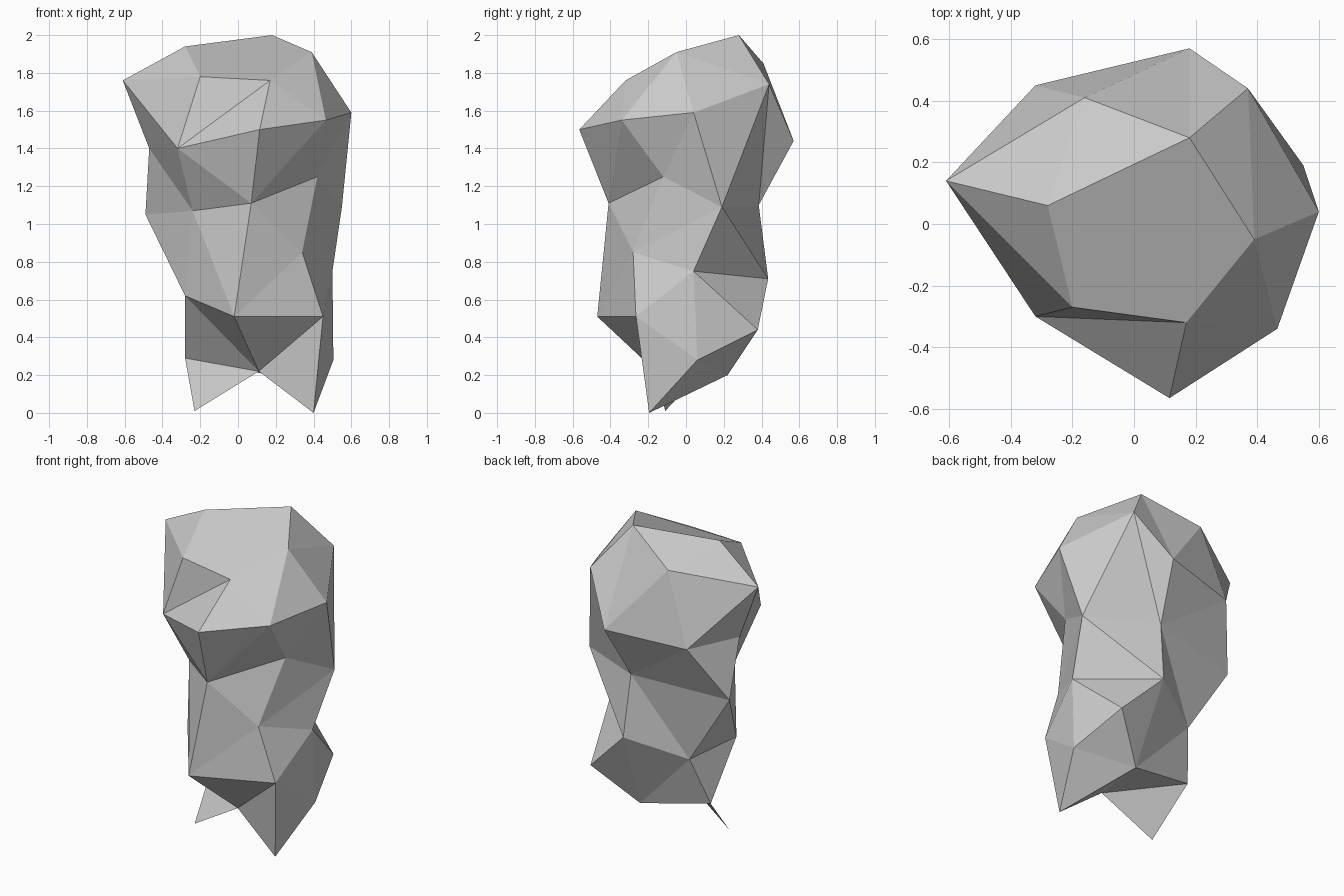
import bpy
import bmesh

if "Cube" in bpy.data.objects:
    bpy.data.objects.remove(bpy.data.objects["Cube"])

stone = bpy.data.materials.new("stone_grey")
stone.diffuse_color = (0.6, 0.6, 0.6, 1)
stone.use_nodes = True
stone.node_tree.nodes["Principled BSDF"].inputs["Base Color"].default_value = stone.diffuse_color

# Rings of corners, each running counter-clockwise seen from above
crown = [(-.28, .06, 1.94), (-.20, -.27, 1.78), (.17, -.32, 1.76),
         (.39, -.05, 1.91), (.18, .28, 2.0), (-.16, .41, 1.85)]
brow = [(-.61, .14, 1.76), (-.32, -.30, 1.40), (.115, -.565, 1.50), (.465, -.34, 1.55),
        (.60, .04, 1.59), (.37, .44, 1.74), (.18, .57, 1.44), (-.32, .45, 1.40)]
neck = [(-.47, .13, 1.40), (-.24, -.15, 1.07), (.07, -.41, 1.11), (.42, -.12, 1.25),
        (.55, .19, 1.09), (.12, .385, 1.10), (-.49, .26, 1.05)]
waist = [(-.28, -.11, .62), (-.02, -.47, .51), (.34, -.28, .85),
         (.50, .04, .75), (.14, .435, .71), (-.20, .25, .59)]
hem = [(-.28, .15, .29), (.11, -.16, .22), (.45, -.265, .51),
       (.505, .06, .28), (.41, .38, .44), (.17, .22, .20)]
foot_tip = (.40, -.195, 0)
fin_tip = (-.23, -.11, .01)


def finish(bm, name):
    mesh = bpy.data.meshes.new(name)
    bm.to_mesh(mesh)
    bm.free()
    mesh.materials.append(stone)
    obj = bpy.data.objects.new(name, mesh)
    bpy.context.collection.objects.link(obj)


def stitch(bm, upper, lower, steps):
    """Join two rings with triangles; each step advances on the (u)pper or (l)ower ring."""
    i = j = 0
    for step in steps:
        a, b = upper[i % len(upper)], lower[j % len(lower)]
        if step == "u":
            i += 1
            c = upper[i % len(upper)]
        else:
            j += 1
            c = lower[j % len(lower)]
        bm.faces.new((a, b, c))


bm = bmesh.new()
top, head, collar, middle, base = [
    [bm.verts.new(p) for p in ring] for ring in (crown, brow, neck, waist, hem)]

# Crown cap
bm.faces.new(top[:5])
bm.faces.new((top[4], top[5], top[0]))

# Head, neck, torso and lower body
stitch(bm, top, head, "ulullullulullu")
stitch(bm, head, collar, "ulluulululuullu")
bm.faces.new((collar[0], collar[6], collar[1]))
stitch(bm, collar[1:], middle, "luluullululu")
stitch(bm, middle, base, "luluullululu")

# Underside and the pointed foot
left, front, corner, right, back, rear = base
tip = bm.verts.new(foot_tip)
for tri in ((front, tip, corner), (corner, tip, right), (right, tip, rear),
            (rear, tip, front), (rear, front, left), (back, right, rear)):
    bm.faces.new(tri)
finish(bm, "faceted_rock")

# Thin spike hanging from the lower left edge
bm = bmesh.new()
bm.faces.new([bm.verts.new(p) for p in (hem[0], fin_tip, hem[1])])
finish(bm, "thin_spike")
